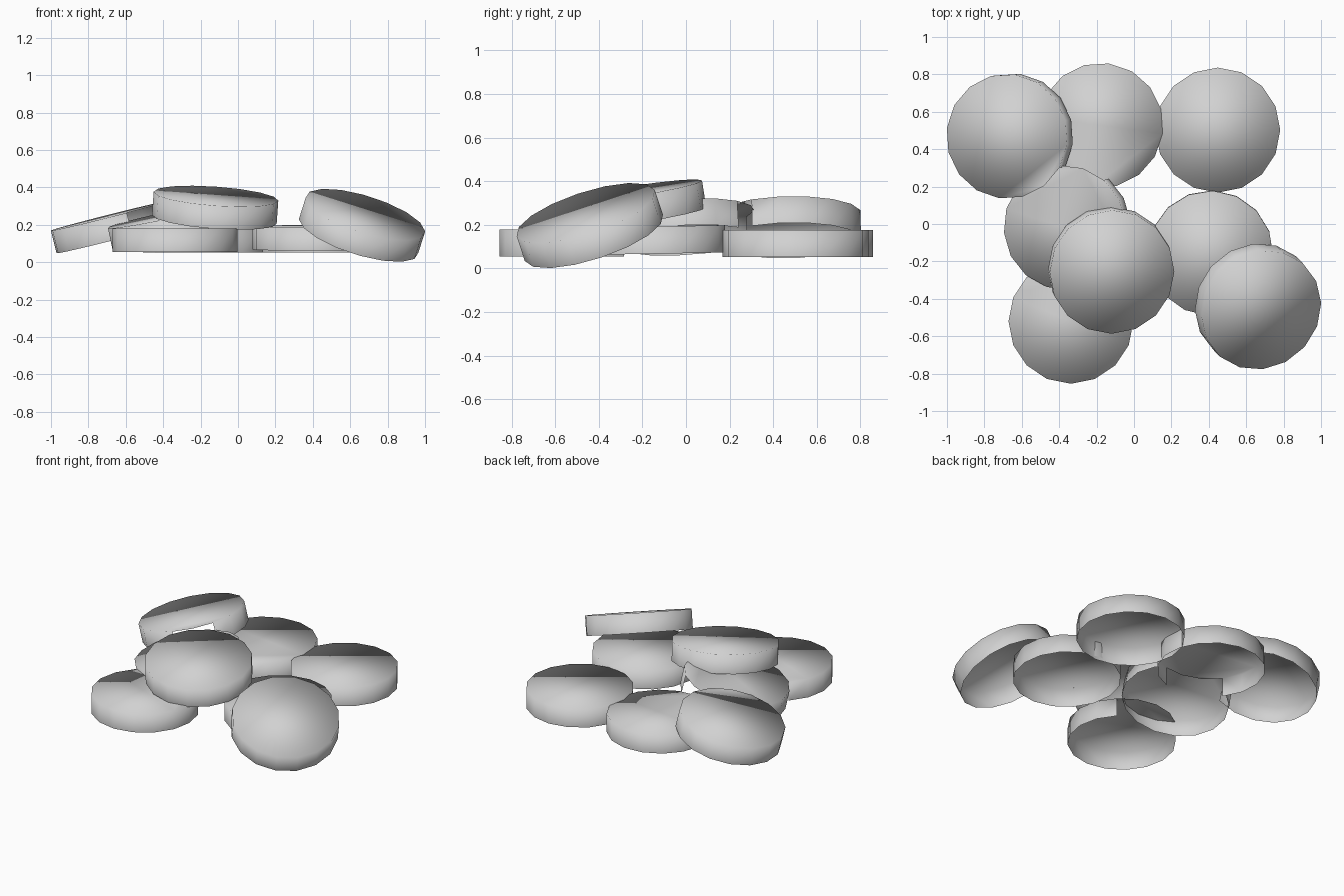
import bpy, bmesh
from math import radians, sin, cos
from mathutils import Matrix, Vector

old = bpy.data.objects.get("Cube")
if old:
    bpy.data.objects.remove(old, do_unlink=True)

RADIUS, THICK, SIDES = 0.334, 0.125, 16
STEP = 360 / SIDES

grey = bpy.data.materials.new("plain_grey")
grey.use_nodes = True
colour = (0.64, 0.64, 0.64, 1)
grey.diffuse_color = colour
grey.node_tree.nodes["Principled BSDF"].inputs["Base Color"].default_value = colour


def disc(name, centre, tilt=0, rise=0, spin=0, gap=None):
    """An open-bottomed cap whose rim is highest towards the heading 'rise'.

    spin turns the corners; gap is the (from, to) heading where the wall is left
    out because a neighbour covers it."""
    bm = bmesh.new()

    def ring(z):
        angles = [radians(spin + i * STEP) for i in range(SIDES)]
        return [bm.verts.new((RADIUS * cos(a), RADIUS * sin(a), z)) for a in angles]

    top, bottom = ring(THICK / 2), ring(-THICK / 2)
    bm.faces.new(top)
    for i in range(SIDES):
        middle = spin + (i + 0.5) * STEP
        if gap and (middle - gap[0]) % 360 < gap[1] - gap[0]:
            continue
        j = (i + 1) % SIDES
        bm.faces.new((bottom[i], bottom[j], top[j], top[i]))
    loose = [v for v in bm.verts if not v.link_faces]
    bmesh.ops.delete(bm, geom=loose, context='VERTS')

    heading = radians(rise)
    axis = Vector((sin(heading), -cos(heading), 0))
    turn = Matrix.Rotation(radians(tilt), 4, axis)
    bmesh.ops.transform(bm, matrix=Matrix.Translation(centre) @ turn, verts=bm.verts)
    for f in bm.faces:
        f.smooth = True
    mesh = bpy.data.meshes.new(name)
    bm.to_mesh(mesh)
    bm.free()
    mesh.materials.append(grey)
    obj = bpy.data.objects.new(name, mesh)
    bpy.context.collection.objects.link(obj)


# discs lying flat
disc("front_disc", (-0.337, -0.52, 0.117), gap=(45, 135))
disc("back_middle_disc", (-0.178, 0.527, 0.115), spin=15, gap=(217, 285))
disc("back_left_disc", (0.448, 0.502, 0.115))
disc("middle_left_disc", (0.41, -0.155, 0.13), 1, 90, spin=-2)

# discs leaning on their neighbours
disc("back_right_disc", (-0.664, 0.47, 0.189), 14.2, 5, spin=15, gap=(-75, -30))
disc("middle_right_disc", (-0.357, -0.016, 0.191), 12.3, 15, spin=5, gap=(50, 118))
disc("top_disc", (-0.122, -0.247, 0.291), 9.7, 115)
disc("leaning_disc", (0.663, -0.441, 0.197), 24.5, 134, spin=4)
